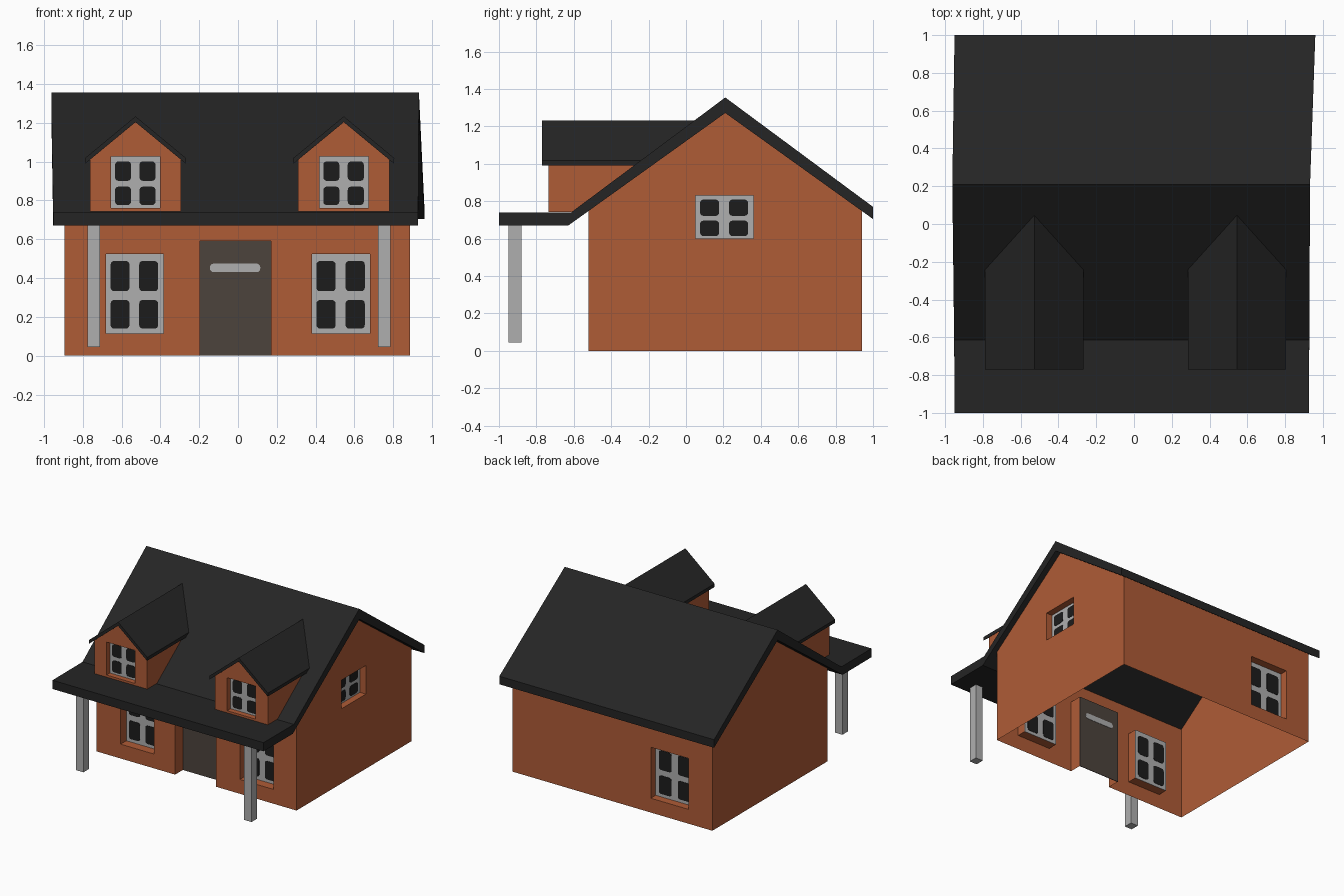
import bpy, bmesh, math
from mathutils import Vector

if "Cube" in bpy.data.objects:
    bpy.data.objects.remove(bpy.data.objects["Cube"])


def material(name, r, g, b):
    m = bpy.data.materials.new(name)
    m.diffuse_color = (r, g, b, 1)
    m.use_nodes = True
    m.node_tree.nodes["Principled BSDF"].inputs["Base Color"].default_value = m.diffuse_color
    return m


BRICK = material("brick orange", 0.43, 0.106, 0.037)
ROOF = material("roof black", 0.018, 0.018, 0.018)
TRIM = material("trim grey", 0.43, 0.43, 0.43)
DOOR = material("door brown", 0.073, 0.056, 0.046)
GLASS = material("dark glass", 0.0115, 0.0115, 0.0115)


def prism(name, profile, axis, a, b, mat):
    """Extrude a 2D profile along x or y; a and b may vary per profile point."""
    n = len(profile)
    a = a if isinstance(a, list) else [a] * n
    b = b if isinstance(b, list) else [b] * n
    put = (lambda d, u, v: (d, u, v)) if axis == 'x' else (lambda d, u, v: (u, d, v))
    bm = bmesh.new()
    s = [bm.verts.new(put(a[i], *p)) for i, p in enumerate(profile)]
    e = [bm.verts.new(put(b[i], *p)) for i, p in enumerate(profile)]
    bm.faces.new(s)
    bm.faces.new(e)
    for i in range(n):
        j = (i + 1) % n
        bm.faces.new((s[i], s[j], e[j], e[i]))
    bmesh.ops.recalc_face_normals(bm, faces=bm.faces)
    me = bpy.data.meshes.new(name)
    bm.to_mesh(me)
    bm.free()
    me.materials.append(mat)
    ob = bpy.data.objects.new(name, me)
    bpy.context.collection.objects.link(ob)
    return ob


def rect(u0, u1, v0, v1, r=0.0):
    """Rectangle outline, optionally with rounded corners."""
    if r == 0:
        return [(u0, v0), (u1, v0), (u1, v1), (u0, v1)]
    pts = []
    corners = [(u1 - r, v1 - r), (u0 + r, v1 - r), (u0 + r, v0 + r), (u1 - r, v0 + r)]
    for k, (cu, cv) in enumerate(corners):
        for s in range(4):
            t = math.pi / 2 * (k + s / 3)
            pts.append((cu + r * math.cos(t), cv + r * math.sin(t)))
    return pts


def plate(name, axis, d, outline, half, mat):
    return prism(name, outline, axis, d - half, d + half, mat)


def window(name, axis, d, u0, u1, v0, v1):
    """Grey frame plate with four rounded dark panes."""
    plate(name + "_frame", axis, d, rect(u0, u1, v0, v1), 0.002, TRIM)
    w, h = u1 - u0, v1 - v0
    for i, (ua, ub) in enumerate([(0.08, 0.41), (0.58, 0.91)]):
        for j, (va, vb) in enumerate([(0.06, 0.42), (0.53, 0.91)]):
            plate(f"{name}_pane_{i}{j}", axis, d,
                  rect(u0 + ua * w, u0 + ub * w, v0 + va * h, v0 + vb * h, 0.018), 0.0045, GLASS)


def cut_openings(ob, openings):
    """Sink openings (axis, wall, depth, u0, u1, v0, v1) and leave their backs open."""
    backs = []
    for axis, wall, depth, u0, u1, v0, v1 in openings:
        back = wall + depth
        front = wall - math.copysign(0.1, depth)
        cutter = prism("cutter", rect(u0, u1, v0, v1), axis, min(back, front), max(back, front), BRICK)
        cutter.hide_render = True
        mod = ob.modifiers.new("opening", 'BOOLEAN')
        mod.operation, mod.solver, mod.object = 'DIFFERENCE', 'EXACT', cutter
        bpy.context.view_layer.update()
        me = bpy.data.meshes.new_from_object(ob.evaluated_get(bpy.context.evaluated_depsgraph_get()))
        ob.modifiers.clear()
        ob.data = me
        bpy.data.objects.remove(cutter)
        backs.append((0 if axis == 'x' else 1, back))
    bm = bmesh.new()
    bm.from_mesh(ob.data)
    bm.normal_update()
    gone = [f for f in bm.faces if any(
        abs(f.normal[k]) > 0.99 and abs(f.calc_center_median()[k] - d) < 1e-3 for k, d in backs)]
    # Sloped tops lie against the roof and are left open, as is the floor
    gone += [f for f in bm.faces if f not in gone and (
        0.3 < f.normal.z < 0.95 or (f.normal.z < -0.9 and f.calc_center_median().z < 0.01))]
    bmesh.ops.delete(bm, geom=gone, context='FACES')
    bm.to_mesh(ob.data)
    bm.free()


def clip_to_roof(ob):
    """Remove whatever lies below the middle of the front roof slope."""
    bm = bmesh.new()
    bm.from_mesh(ob.data)
    bmesh.ops.bisect_plane(bm, geom=bm.verts[:] + bm.edges[:] + bm.faces[:],
                           plane_co=Vector((0, 0.21, 1.315)),
                           plane_no=Vector((0, -0.735, 1)).normalized(), clear_inner=True)
    bm.to_mesh(ob.data)
    bm.free()


# House walls with recessed openings
LOW, HIGH = 0.115, 0.525
walls = prism("house_walls", [(-0.52, 0), (0.94, 0), (0.94, 0.75), (0.21, 1.272), (-0.52, 0.75)],
              'x', -0.893, 0.885, BRICK)
cut_openings(walls, [
    ('y', -0.52, 0.075, -0.68, -0.385, LOW, HIGH),
    ('y', -0.52, 0.075, 0.38, 0.68, LOW, HIGH),
    ('y', -0.52, 0.10, -0.195, 0.17, -0.1, 0.59),
    ('y', 0.94, -0.065, -0.68, -0.345, LOW, HIGH),
    ('x', 0.885, -0.055, 0.05, 0.36, 0.60, 0.83),
])
window("front_left_window", 'y', -0.445, -0.68, -0.385, LOW, HIGH)
window("front_right_window", 'y', -0.445, 0.38, 0.68, LOW, HIGH)
window("back_window", 'y', 0.875, -0.68, -0.345, LOW, HIGH)
window("side_window", 'x', 0.83, 0.05, 0.36, 0.60, 0.83)

# Door and its letter plate
plate("door", 'y', -0.42, rect(-0.195, 0.17, 0, 0.59), 0.002, DOOR)
plate("door_plate", 'y', -0.42, rect(-0.145, 0.115, 0.43, 0.475, 0.02), 0.0045, TRIM)

# Main roof, flattening out into the porch
prism("main_roof",
      [(1, 0.705), (1, 0.77), (0.21, 1.355), (-0.615, 0.74),
       (-1, 0.74), (-1, 0.67), (-0.63, 0.67), (0.21, 1.272)], 'x',
      [-0.95, -0.95, -0.962, -0.952, -0.95, -0.95, -0.952, -0.962],
      [0.96, 0.96, 0.932, 0.928, 0.926, 0.926, 0.928, 0.932], ROOF)

# Porch posts
for side, x in (("left", -0.7425), ("right", 0.7525)):
    prism("porch_post_" + side, rect(x - 0.0325, x + 0.0325, 0.045, 0.672), 'y', -0.95, -0.88, TRIM)

# Dormers: walls, window and gabled roof
for side, x in (("left", -0.528), ("right", 0.545)):
    body = prism("dormer_walls_" + side,
                 [(x - 0.235, 0.743), (x + 0.235, 0.743), (x + 0.235, 1.01), (x, 1.203), (x - 0.235, 1.01)],
                 'y', -0.735, 0.1, BRICK)
    cut_openings(body, [('y', -0.735, 0.045, x - 0.126, x + 0.126, 0.76, 1.025)])
    clip_to_roof(body)
    window("dormer_window_" + side, 'y', -0.69, x - 0.126, x + 0.126, 0.76, 1.025)
    roof = prism("dormer_roof_" + side,
                 [(x - 0.258, 0.99), (x, 1.203), (x + 0.258, 0.99),
                  (x + 0.26, 1.018), (x, 1.233), (x - 0.26, 1.018)], 'y', -0.77, 0.15, ROOF)
    clip_to_roof(roof)
